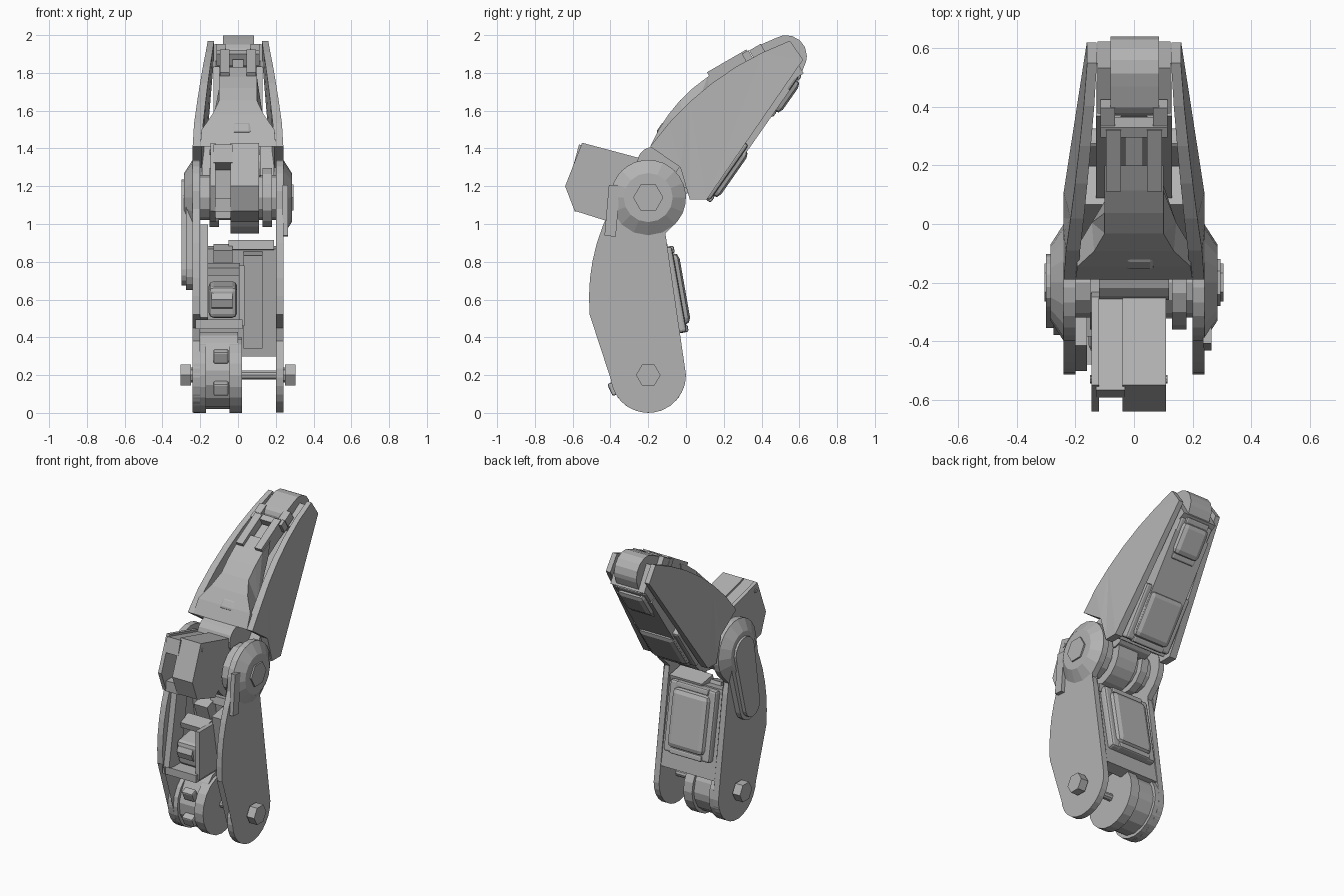
import bpy, bmesh, math
from mathutils import Matrix, Vector
from mathutils.geometry import convex_hull_2d

old = bpy.data.objects.get("Cube")
if old:
    bpy.data.objects.remove(old, do_unlink=True)

grey = bpy.data.materials.new("plain grey")
grey.use_nodes = True
grey.diffuse_color = (0.45, 0.45, 0.45, 1)
grey.node_tree.nodes["Principled BSDF"].inputs["Base Color"].default_value = grey.diffuse_color


def finish(name, bm, bevel=0):
    bmesh.ops.recalc_face_normals(bm, faces=bm.faces)
    mesh = bpy.data.meshes.new(name)
    bm.to_mesh(mesh)
    bm.free()
    mesh.materials.append(grey)
    part = bpy.data.objects.new(name, mesh)
    bpy.context.collection.objects.link(part)
    if bevel:
        edge = part.modifiers.new("edge", 'BEVEL')
        edge.width, edge.segments, edge.limit_method = bevel, 2, 'ANGLE'


def prism(name, profile, x_start, x_end, taper=None):
    """Extrude a (y, z) side profile across x; taper scales x along the profile."""
    bm = bmesh.new()
    caps = []
    for x in (x_start, x_end):
        ring = [bm.verts.new((x * (taper(p) if taper else 1), *p)) for p in profile]
        caps.append(bm.faces.new(ring))
    near, far = (list(cap.verts) for cap in caps)
    for i in range(len(near)):
        bm.faces.new((near[i - 1], near[i], far[i], far[i - 1]))
    bmesh.ops.triangulate(bm, faces=caps)
    finish(name, bm)


def arc(centre, radius, start, end, steps=14):
    angles = [math.radians(start + (end - start) * i / steps) for i in range(steps + 1)]
    return [centre + radius * Vector((math.cos(a), math.sin(a))) for a in angles]


def bow(start, end, rise, steps=6):
    """Points from start to end, bulging to the right-hand side."""
    run = end - start
    out = Vector((run.y, -run.x)).normalized() * rise
    return [start + run * t + out * 4 * t * (1 - t) for t in (i / steps for i in range(steps + 1))]


def hull(*circles):
    """Outline wrapped around circles given as (centre, radius)."""
    points = [p for centre, radius in circles for p in arc(centre, radius, 0, 345)]
    return [points[i] for i in convex_hull_2d(points)]


def barrel(name, centre, radius, x_start, x_end, sides=20, end_radius=None):
    bm = bmesh.new()
    place = Matrix.Translation(((x_start + x_end) / 2, *centre)) @ Matrix.Rotation(math.pi / 2, 4, 'Y')
    bmesh.ops.create_cone(bm, cap_ends=True, segments=sides, radius1=radius,
                          radius2=end_radius or radius, depth=x_end - x_start, matrix=place)
    finish(name, bm)


def block(name, x, centre, size, tilt=0, bevel=0):
    bm = bmesh.new()
    place = Matrix.Translation((x, *centre)) @ Matrix.Rotation(math.radians(tilt), 4, 'X')
    bmesh.ops.create_cube(bm, size=1, matrix=place @ Matrix.Diagonal((*size, 1)))
    finish(name, bm, bevel)


def pad(name, centre, width, length, tilt):
    """Framed cushion on the back of a segment, with a lip at each end."""
    up = Vector((-math.sin(math.radians(tilt)), math.cos(math.radians(tilt))))
    out = Vector((up.y, -up.x))
    block(name + "_frame", 0, centre, (width, 0.07, length), tilt, 0.015)
    block(name + "_cushion", 0, centre + out * 0.02, (width * 0.8, 0.09, length * 0.84), tilt, 0.035)
    for end in (-1, 1):
        lip = centre + up * end * length * 0.46 + out * 0.02
        block(name + "_lip", 0, lip, (width * 0.7, 0.05, 0.04), tilt, 0.01)


# Main points in side view, as (y, z)
KNUCKLE, BASE = Vector((-0.2, 1.14)), Vector((-0.2, 0.2))
SHIN_TOP, SHIN_FOOT = Vector((-0.4, 1.08)), Vector((-0.51, 0.52))
FOOT, CROWN = Vector((-0.19, 1.41)), Vector((0.55, 1.97))
NOSE, HEEL = Vector((0.62, 1.87)), Vector((0.11, 1.13))
SPINE_TOP = Vector((0.2, 1.83))
OUTER, INNER = 0.24, 0.2
TIP_TILT, LOWER_TILT = -35, 10

# Lower segment: side plates with round ends
lower_plate = (arc(KNUCKLE, INNER, -40, 170) + bow(SHIN_TOP, SHIN_FOOT, 0.04)
               + [Vector((-0.36, 0.45)), Vector((-0.34, 0.38))]
               + arc(BASE, INNER, 170, 360) + [Vector((-0.1, 0.87)), Vector((-0.12, 0.94))])
for side, s in (("left", 1), ("right", -1)):
    prism(side + "_lower_plate", lower_plate, s * INNER, s * OUTER)

    # Chamfered knuckle bosses with hexagonal caps
    rim, face = (INNER, 0.13) if s > 0 else (0.13, INNER)
    barrel(side + "_knuckle_boss", KNUCKLE, rim, *sorted((s * OUTER, s * 0.285)), 16, face)
    barrel(side + "_knuckle_cap", KNUCKLE, 0.08, *sorted((s * OUTER, s * 0.295)), 6)

    # Axle nuts
    barrel(side + "_axle_nut", BASE, 0.065, *sorted((s * 0.25, s * 0.305)), 6)
    barrel(side + "_axle_washer", BASE, 0.04, *sorted((s * INNER, s * 0.26)), 8)

# Raised flange on the left plate and long cover on the right plate
block("left_boss_flange", 0.25, (-0.39, 1.07), (0.03, 0.06, 0.27), -5)
cover_foot = Vector((-0.28, 0.75))
for name, grow, reach in (("base", 1, 0.275), ("panel", 0.75, 0.3)):
    prism("right_cover_" + name, hull((KNUCKLE, 0.13 * grow), (cover_foot, 0.1 * grow)), -OUTER, -reach)

# Base joint
prism("base_barrel", hull((BASE, 0.18), (Vector((-0.2, 0.3)), 0.13)), -INNER, 0)
for x in (-0.19, 0):
    barrel("base_rim", BASE, INNER, x - 0.045, x + 0.02)
for z in (0.13, 0.3):
    block("base_rib", -0.09, (-0.38, z), (0.08, 0.05, 0.07), 25, 0.01)
barrel("axle", BASE, 0.025, -0.28, 0.28, 10)

# Lower segment core and its front bay
block("lower_back_wall", 0, (-0.11, 0.59), (0.4, 0.08, 0.58), LOWER_TILT)
block("inner_block", 0.08, (-0.2, 0.6), (0.1, 0.16, 0.5), LOWER_TILT)
block("upper_bridge", 0.07, (-0.16, 0.88), (0.24, 0.12, 0.05), -LOWER_TILT)
block("bay_floor", -0.1, (-0.29, 0.47), (0.25, 0.38, 0.05))
block("bay_divider", 0.02, (-0.28, 0.62), (0.03, 0.36, 0.32))
block("bay_side_frame", -0.18, (-0.4, 0.74), (0.04, 0.12, 0.5), -LOWER_TILT)
block("bay_bar", -0.08, (-0.33, 0.76), (0.18, 0.1, 0.04), 15)
block("bay_motor", -0.08, (-0.33, 0.6), (0.15, 0.2, 0.17), LOWER_TILT, 0.025)
barrel("bay_roller", (-0.39, 0.6), 0.06, -0.14, -0.03, 8)
block("bay_top_link", -0.08, (-0.22, 0.83), (0.1, 0.1, 0.1), 20)
pad("lower_pad", Vector((-0.07, 0.65)), 0.34, 0.46, LOWER_TILT)

# Knuckle joint
barrel("knuckle_barrel", KNUCKLE, 0.19, -0.04, 0.11)
barrel("knuckle_hub", KNUCKLE, 0.12, -INNER, INNER, 12)
for x in (-0.15, 0.13):
    barrel("knuckle_disc", KNUCKLE, 0.16, x, x + 0.05, 14)
prism("knuckle_neck", hull((Vector((-0.17, 1.32)), 0.09), (Vector((-0.04, 1.25)), 0.1)), -0.12, 0.12)

# Drive housing at the front, with an open slot on its right
housing = [Vector(p) for p in ((-0.55, 1.43), (-0.25, 1.35), (-0.2, 1.2), (-0.4, 1.01),
                               (-0.59, 1.07), (-0.64, 1.2))]
prism("housing_body", housing, -0.04, 0.11)
prism("housing_right_wall", housing, -0.145, -0.12)
block("housing_roof", -0.08, (-0.42, 1.33), (0.1, 0.33, 0.1), -15)
block("housing_slot_back", -0.08, (-0.38, 1.17), (0.1, 0.14, 0.28))
block("housing_slot_step", -0.08, (-0.54, 1.1), (0.1, 0.1, 0.07))
barrel("housing_pin", (-0.53, 1.38), 0.014, -0.15, 0.114, 8)


# Fingertip segment narrows from foot to nose
def along(point):
    return min(max((0.6 * point.x + 0.8 * point.y - 1.1) / 0.78, 0), 1)


def narrow(point):
    return 1 - along(point) / 3


def flare(point):
    return max(1 - 2.3 * along(point), 0.5)


tip_plate = [HEEL, NOSE] + bow(CROWN, FOOT, 0.07) + [Vector((-0.03, 1.3)), Vector((0.02, 1.13))]
for side, s in (("left", 1), ("right", -1)):
    prism(side + "_tip_plate", tip_plate, s * 0.19, s * OUTER, narrow)
    block(side + "_spine_rail", s * 0.07, (0.24, 1.82), (0.05, 0.24, 0.1), 30)
    block(side + "_clamp_ear", s * 0.09, (0.38, 1.91), (0.05, 0.07, 0.06), 30)

# Spine and inner core
prism("tip_spine", bow(SPINE_TOP, FOOT, 0.05) + bow(FOOT, SPINE_TOP, 0.1)[1:-1], -INNER, INNER, flare)
block("tip_core", 0, (0.27, 1.5), (0.26, 0.22, 0.66), TIP_TILT)
block("tip_core_foot", 0, (0.06, 1.3), (0.38, 0.16, 0.25), TIP_TILT)
block("spine_screw", 0.02, (-0.12, 1.5), (0.1, 0.05, 0.07), TIP_TILT, 0.015)
block("slot_link", 0, (0.24, 1.81), (0.06, 0.16, 0.05), 30)
block("tip_clamp", 0, (0.33, 1.88), (0.23, 0.04, 0.07), 30)

# Rounded nose
prism("nose_cap", hull((Vector((0.53, 1.89)), 0.11), (Vector((0.43, 1.9)), 0.06),
                       (Vector((0.55, 1.78)), 0.05)), -0.08, 0.085)
block("nose_bed", 0, (0.5, 1.83), (0.25, 0.18, 0.18), 30)

# Fingertip pads
pad("near_pad", Vector((0.2, 1.29)), 0.34, 0.36, TIP_TILT)
pad("far_pad", Vector((0.5, 1.7)), 0.25, 0.25, TIP_TILT)
block("pad_bridge", 0, (0.36, 1.51), (0.12, 0.06, 0.12), TIP_TILT, 0.01)
